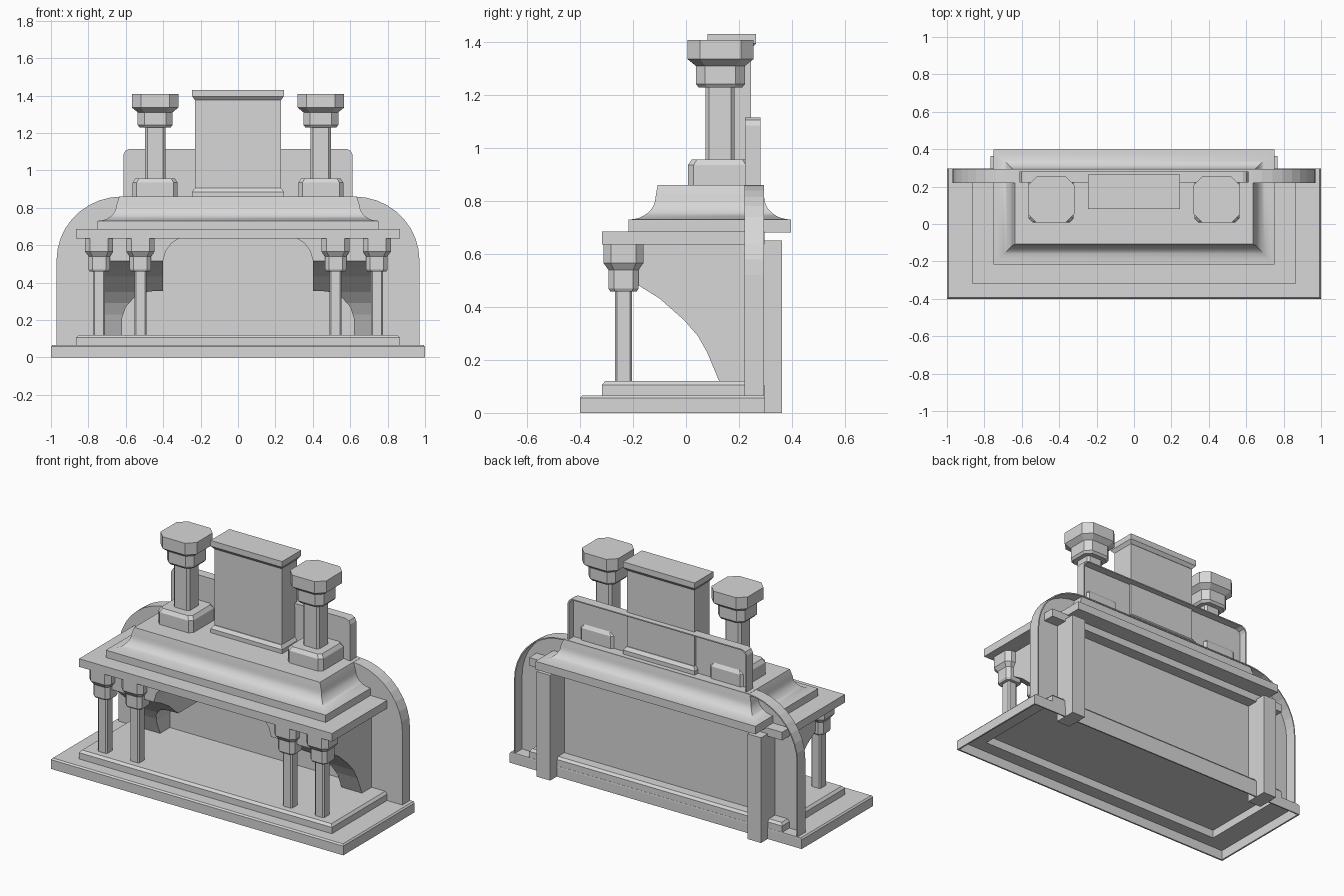
import bpy
import bmesh
import math

cube = bpy.data.objects.get("Cube")
if cube:
    bpy.data.objects.remove(cube, do_unlink=True)

GREY = (0.68, 0.68, 0.68, 1)
stone = bpy.data.materials.new("grey_stone")
stone.use_nodes = True
stone.diffuse_color = GREY
stone.node_tree.nodes["Principled BSDF"].inputs["Base Color"].default_value = GREY


def loft(name, rings):
    """Skin a list of equal-length point rings and cap both ends."""
    bm = bmesh.new()
    loops = [[bm.verts.new(p) for p in ring] for ring in rings]
    for low, high in zip(loops, loops[1:]):
        for i in range(len(low)):
            j = (i + 1) % len(low)
            bm.faces.new((low[i], low[j], high[j], high[i]))
    bm.faces.new(loops[0][::-1])
    bm.faces.new(loops[-1])
    bmesh.ops.recalc_face_normals(bm, faces=bm.faces)
    mesh = bpy.data.meshes.new(name)
    bm.to_mesh(mesh)
    bm.free()
    mesh.materials.append(stone)
    obj = bpy.data.objects.new(name, mesh)
    bpy.context.collection.objects.link(obj)
    return obj


def outline(hx, hy, cut):
    """Rectangle, or a rectangle with cut corners."""
    if cut == 0:
        return [(-hx, -hy), (hx, -hy), (hx, hy), (-hx, hy)]
    ix, iy = hx - cut, hy - cut
    return [(-ix, -hy), (ix, -hy), (hx, -iy), (hx, iy),
            (ix, hy), (-ix, hy), (-hx, iy), (-hx, -iy)]


def stack(name, cx, cy, levels, cut=0.0):
    """Moulded block: levels are (half width, half depth, height)."""
    return loft(name, [[(cx + x, cy + y, z) for x, y in outline(hx, hy, cut * hx)]
                       for hx, hy, z in levels])


def box(name, x0, x1, y0, y1, z0, z1):
    hx, hy = abs(x1 - x0) / 2, (y1 - y0) / 2
    return stack(name, (x0 + x1) / 2, (y0 + y1) / 2, [(hx, hy, z0), (hx, hy, z1)])


def square(name, cx, cy, levels, cut):
    return stack(name, cx, cy, [(h, h, z) for h, z in levels], cut)


def mirrored(half):
    return half + [(-x, z) for x, z in reversed(half)]


def upright(name, half, y0, y1):
    """Plate standing on x, mirrored from the right half of its outline."""
    return loft(name, [[(x, y, z) for x, z in mirrored(half)] for y in (y0, y1)])


def rim(name, outer, inner, y0, y1):
    """Arched frame, open at the bottom."""
    pts = mirrored(outer) + mirrored(inner)[::-1]
    return loft(name, [[(x, y, z) for x, z in pts] for y in (y0, y1)])


# Hollow plinth: inside ceiling, down, under the rim and up over the floor step
plinth = [(0.855, -0.308, 0.285, 0.11), (0.855, -0.308, 0.285, 0.06),
          (0.99, -0.39, 0.29, 0.06), (0.99, -0.39, 0.29, 0), (1, -0.4, 0.298, 0),
          (1, -0.4, 0.298, 0.057), (0.992, -0.392, 0.297, 0.066),
          (0.865, -0.318, 0.296, 0.066), (0.865, -0.318, 0.296, 0.105),
          (0.852, -0.305, 0.284, 0.12)]
loft("plinth", [[(-w, a, z), (w, a, z), (w, b, z), (-w, b, z)] for w, a, b, z in plinth])


# Back wall with rounded shoulders and a thin return around its edge
def shoulder(inset):
    arc = [(math.pi / 2 * i / 9) for i in range(10)]
    return [(0.97 - inset, 0.066)] + [(0.62 + (0.35 - inset) * math.cos(t),
                                       0.52 + (0.34 - inset) * math.sin(t)) for t in arc]


upright("back_wall", shoulder(0.003), 0.22, 0.225)
rim("back_wall_return", shoulder(0), shoulder(0.007), 0.22, 0.294)

# Entablature, ledge and concave roof
box("entablature", -0.865, 0.865, -0.317, 0.297, 0.635, 0.685)
box("roof_ledge", -0.752, 0.752, -0.217, 0.397, 0.68, 0.73)
cove = []
for i in range(9):
    t = math.pi / 2 * i / 8
    inset = 0.1 * math.sin(t)
    cove.append((0.75 - inset, 0.305 - inset, 0.815 - 0.085 * math.cos(t)))
cove.append((0.635, 0.197, 0.86))
roof = stack("cove_roof", 0, 0.09, cove)
bpy.ops.object.select_all(action='DESELECT')
roof.select_set(True)
bpy.context.view_layer.objects.active = roof
bpy.ops.object.shade_smooth_by_angle(angle=math.radians(35))

# Cutter that shapes the curved underside of the side brackets
soffit = [(-0.4, 0.0), (-0.4, 0.52), (-0.26, 0.52), (-0.185, 0.485), (-0.1, 0.432),
          (-0.007, 0.35), (0.045, 0.29), (0.08, 0.228), (0.125, 0.12), (0.125, 0.0)]
cutter = loft("bracket_cutter", [[(x, y, z) for y, z in soffit] for x in (-1.2, 1.2)])
cutter.hide_render = True

# Bracket profile seen from the front
bracket = [(0.76, 0.115), (0.62, 0.115), (0.62, 0.21), (0.6, 0.27), (0.555, 0.32),
           (0.5, 0.348), (0.45, 0.355), (0.4, 0.355), (0.4, 0.52), (0.385, 0.57),
           (0.355, 0.61), (0.31, 0.64), (0.76, 0.64)]

for side, label in ((1, "left"), (-1, "right")):
    obj = loft(label + "_bracket", [[(side * x, y, z) for x, z in bracket]
                                    for y in (-0.25, 0.222)])
    mod = obj.modifiers.new("underside", 'BOOLEAN')
    mod.operation = 'DIFFERENCE'
    mod.solver = 'EXACT'
    mod.object = cutter
    bpy.context.view_layer.objects.active = obj
    bpy.ops.object.modifier_apply(modifier=mod.name)

    # Rear pillar
    box(label + "_rear_pillar", side * 0.675, side * 0.767, 0.222, 0.363, 0, 0.65)

    # Front columns with capitals
    for place, x in (("outer", 0.742), ("inner", 0.522)):
        name = label + "_" + place + "_column"
        square(name + "_shaft", side * x, -0.236, [(0.032, 0.115), (0.032, 0.47)], 0.25)
        square(name + "_capital", side * x, -0.236,
               [(0.05, 0.458), (0.057, 0.47), (0.057, 0.54), (0.075, 0.565),
                (0.075, 0.64)], 0.36)

    # Roof columns with pedestals and capitals
    name = label + "_roof_column"
    square(name + "_pedestal", side * 0.443, 0.127,
           [(0.12, 0.85), (0.12, 0.935), (0.105, 0.957)], 0.18)
    square(name + "_shaft", side * 0.443, 0.128, [(0.055, 0.95), (0.055, 1.24)], 0.25)
    square(name + "_capital", side * 0.443, 0.13,
           [(0.082, 1.228), (0.093, 1.242), (0.093, 1.31), (0.124, 1.335),
            (0.124, 1.408)], 0.38)

bpy.data.objects.remove(cutter, do_unlink=True)


# Rear board: recessed panel, narrow front frame and thin return
def board(inset):
    w, top, c = 0.612 - inset, 1.115 - inset, 0.03
    return [(w, 0.85), (w, top - c), (w - 0.01, top - 0.01), (w - c, top)]


upright("rear_board", board(0.01), 0.228, 0.233)
rim("rear_board_frame", board(0.003), board(0.024), 0.222, 0.233)
rim("rear_board_return", board(0), board(0.007), 0.222, 0.281)

# Central chimney with plinth and cap
stack("chimney_plinth", 0, 0.173, [(0.245, 0.092, 0.85), (0.245, 0.092, 0.885),
                                   (0.23, 0.078, 0.905)])
box("chimney_body", -0.23, 0.23, 0.1, 0.246, 0.9, 1.38)
stack("chimney_cap", 0, 0.173, [(0.23, 0.075, 1.375), (0.245, 0.092, 1.395),
                                (0.245, 0.092, 1.43)])
